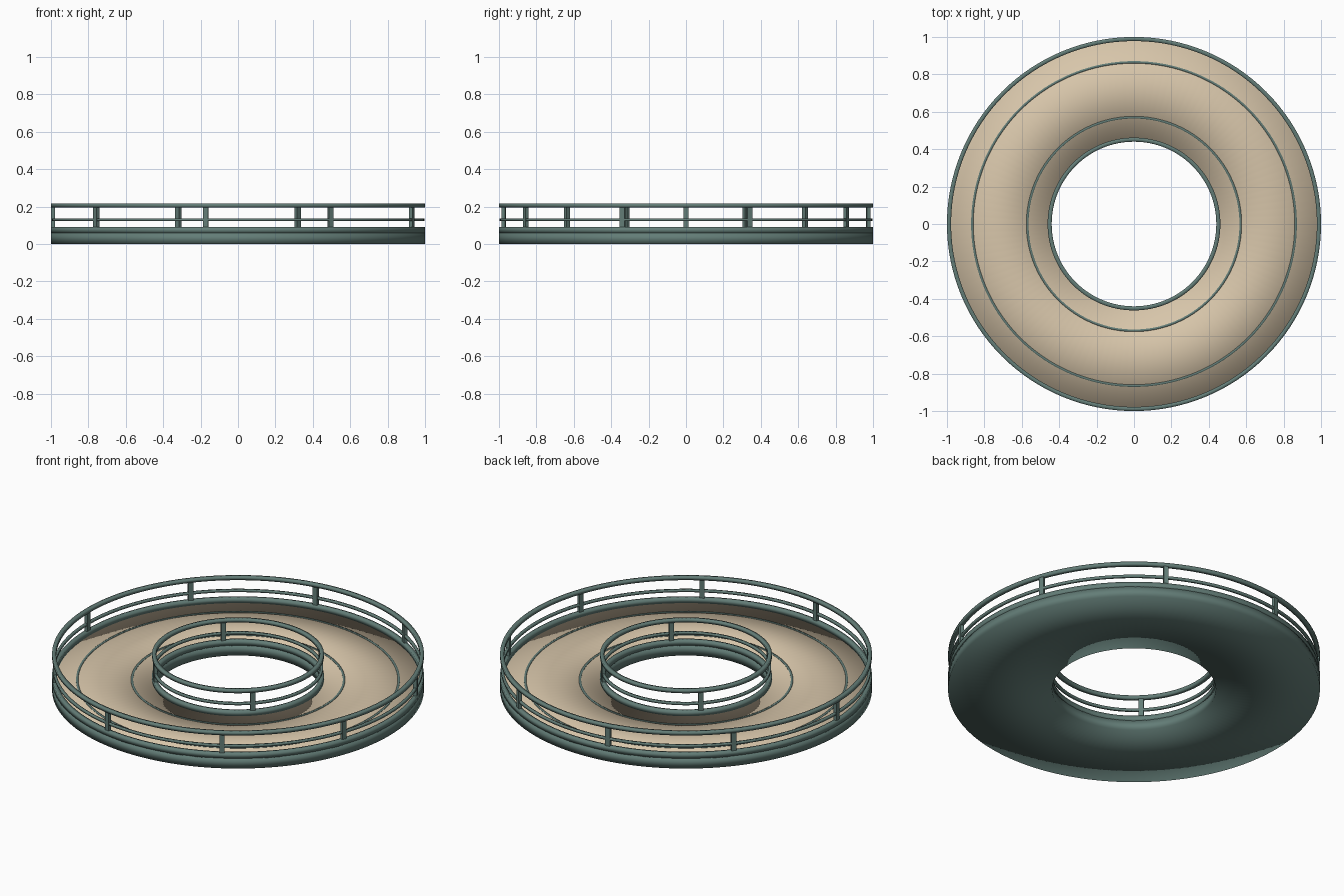
import bpy, bmesh, math
from mathutils import Matrix

if "Cube" in bpy.data.objects:
    bpy.data.objects.remove(bpy.data.objects["Cube"])

SEGMENTS = 128


def material(name, rgb):
    m = bpy.data.materials.new(name)
    m.diffuse_color = (*rgb, 1)
    m.use_nodes = True
    m.node_tree.nodes["Principled BSDF"].inputs["Base Color"].default_value = m.diffuse_color
    return m


green = material("grey green", (0.125, 0.205, 0.185))
sand = material("sand", (0.68, 0.56, 0.40))


def finish(name, bm, mats):
    bmesh.ops.recalc_face_normals(bm, faces=bm.faces)
    mesh = bpy.data.meshes.new(name)
    bm.to_mesh(mesh)
    bm.free()
    for m in mats:
        mesh.materials.append(m)
    obj = bpy.data.objects.new(name, mesh)
    bpy.context.collection.objects.link(obj)
    return obj


def ring(name, r0, r1, z0, z1, top=None):
    """Rectangular section swept round z, smooth shaded; optional top colour."""
    bm = bmesh.new()
    loops = []
    for i in range(SEGMENTS):
        a = 2 * math.pi * i / SEGMENTS
        loops.append([bm.verts.new((r * math.cos(a), r * math.sin(a), z))
                      for r, z in ((r0, z0), (r1, z0), (r1, z1), (r0, z1))])
    for i, here in enumerate(loops):
        after = loops[(i + 1) % SEGMENTS]
        for j in range(4):
            k = (j + 1) % 4
            f = bm.faces.new((here[j], after[j], after[k], here[k]))
            f.smooth = True
            f.material_index = 1 if top and j == 2 else 0
    return finish(name, bm, [green] + ([top] if top else []))


def posts(name, count, start, radius):
    """Upright box posts between kerb and top rail."""
    bm = bmesh.new()
    for i in range(count):
        a = start + 2 * math.pi * i / count
        bmesh.ops.create_cube(bm, size=1, matrix=(
            Matrix.Rotation(a, 4, 'Z')
            @ Matrix.Translation((radius, 0, 0.13))
            @ Matrix.Diagonal((0.02, 0.027, 0.145, 1))))
    return finish(name, bm, [green])


# Platform with sand-coloured deck
ring("platform", 0.44, 1.0, 0.0, 0.06, sand)

# Thin inlaid lines on the deck
ring("inner_deck_line", 0.564, 0.576, 0.058, 0.063)
ring("outer_deck_line", 0.859, 0.871, 0.058, 0.063)

# Kerbs and railings on both edges
for side, r0, r1 in (("outer", 0.978, 1.0), ("inner", 0.44, 0.462)):
    mid = (r0 + r1) / 2
    ring(side + "_kerb", r0, r1, 0.058, 0.09)
    ring(side + "_middle_rail", mid - 0.007, mid + 0.007, 0.123, 0.137)
    ring(side + "_top_rail", r0, r1, 0.196, 0.216)

posts("outer_posts", 9, math.pi, 0.989)
posts("inner_posts", 4, math.pi / 4, 0.451)
